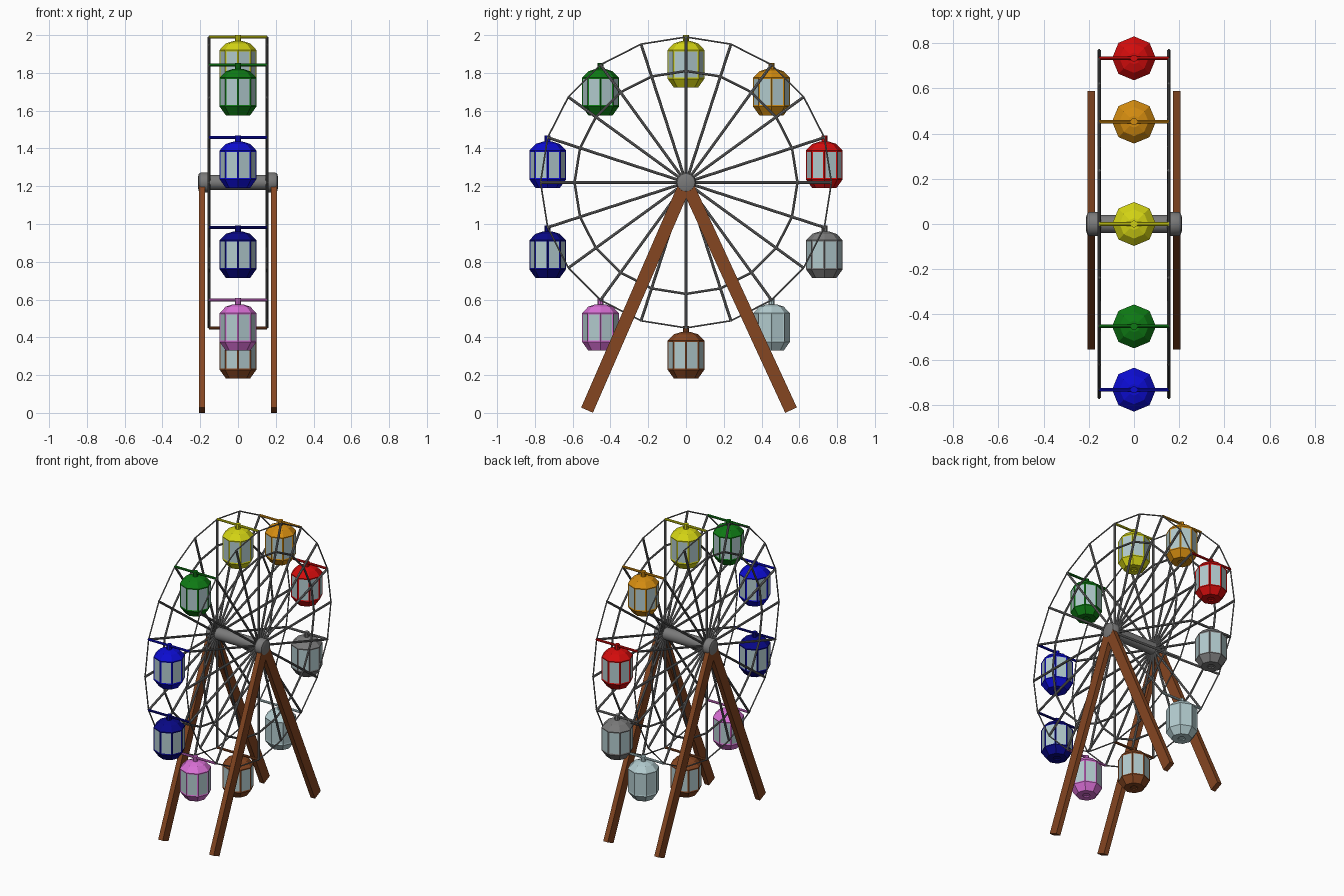
import bpy, bmesh, math
from mathutils import Vector, Matrix

if "Cube" in bpy.data.objects:
    bpy.data.objects.remove(bpy.data.objects["Cube"])

HUB_Z, RIM_R, SIDE_X = 1.22, 0.77, 0.154


def lin(c):
    return tuple((v / 255 / 12.92) if v < 11 else ((v / 255 + 0.055) / 1.055) ** 2.4 for v in c) + (1,)


def make_mat(name, rgb):
    m = bpy.data.materials.new(name)
    m.diffuse_color = lin(rgb)
    m.use_nodes = True
    m.node_tree.nodes["Principled BSDF"].inputs["Base Color"].default_value = m.diffuse_color
    return m


# colours listed clockwise from the top cabin
COLOURS = [("yellow", (212, 212, 20)), ("orange", (212, 140, 16)), ("red", (212, 12, 12)),
           ("grey", (122, 122, 122)), ("pale_blue", (178, 203, 206)), ("brown", (133, 70, 33)),
           ("pink", (218, 112, 214)), ("navy", (8, 8, 134)), ("blue", (12, 12, 210)),
           ("green", (14, 122, 20))]
MATS = {n: make_mat(n, c) for n, c in COLOURS}


def finish(bm, name, mats, smooth=False):
    bmesh.ops.recalc_face_normals(bm, faces=bm.faces)
    me = bpy.data.meshes.new(name)
    bm.to_mesh(me)
    bm.free()
    for m in mats:
        me.materials.append(MATS[m])
    ob = bpy.data.objects.new(name, me)
    bpy.context.collection.objects.link(ob)
    if smooth:
        bpy.ops.object.select_all(action='DESELECT')
        ob.select_set(True)
        bpy.context.view_layer.objects.active = ob
        bpy.ops.object.shade_smooth_by_angle(angle=math.radians(35))
    return ob


def rod(bm, a, b, r, seg=8):
    a, b = Vector(a), Vector(b)
    d = b - a
    mat = Matrix.Translation((a + b) / 2) @ d.to_track_quat('Z', 'Y').to_matrix().to_4x4()
    bmesh.ops.create_cone(bm, cap_ends=True, segments=seg, radius1=r, radius2=r, depth=d.length, matrix=mat)


def lathe(bm, profile, seg):
    # revolve (radius, height) points around z, closing both ends
    rings = [[bm.verts.new((r * math.cos(2 * math.pi * i / seg), r * math.sin(2 * math.pi * i / seg), z))
              for i in range(seg)] for r, z in profile]
    bands = []
    for lo, hi in zip(rings, rings[1:]):
        bands.append([bm.faces.new((lo[i], lo[(i + 1) % seg], hi[(i + 1) % seg], hi[i])) for i in range(seg)])
    bm.faces.new(rings[0])
    bm.faces.new(rings[-1])
    return bands


def on_wheel(x, r, k, n):
    t = 2 * math.pi * k / n
    return Vector((x, r * math.sin(t), HUB_Z + r * math.cos(t)))


# wheel sides: spokes, outer rim and inner rim
for side, label in ((-1, "left"), (1, "right")):
    x = side * SIDE_X
    bm = bmesh.new()
    for k in range(20):
        rod(bm, (x, 0, HUB_Z), on_wheel(x, RIM_R, k, 20), 0.0075)
    finish(bm, label + "_spokes", ["grey"], True)
    for name, r, thick in (("outer_rim", RIM_R, 0.0042), ("inner_rim", 0.59, 0.0065)):
        bm = bmesh.new()
        for k in range(20):
            rod(bm, on_wheel(x, r, k, 20), on_wheel(x, r, k + 1, 20), thick)
        finish(bm, label + "_" + name, ["grey"], True)

    # hub cap
    bm = bmesh.new()
    lathe(bm, [(0.045, 0.155), (0.053, 0.162), (0.053, 0.197), (0.047, 0.207), (0.03, 0.212)], 24)
    bm.transform(Matrix.Translation((0, 0, HUB_Z)) @ Matrix.Rotation(side * math.pi / 2, 4, 'Y'))
    finish(bm, label + "_hub_cap", ["grey"], True)

    # A-frame legs
    for foot_y, pos in ((-0.524, "front"), (0.556, "back")):
        top, foot = Vector((side * 0.19, 0, HUB_Z)), Vector((side * 0.19, foot_y, 0.0145))
        d = top - foot
        tilt = math.atan2(-d.y, d.z)
        bm = bmesh.new()
        bmesh.ops.create_cube(bm, size=1, matrix=Matrix.Translation((top + foot) / 2)
                              @ Matrix.Rotation(tilt, 4, 'X')
                              @ Matrix.Diagonal((0.033, 0.068, d.length, 1)))
        finish(bm, label + "_" + pos + "_leg", ["brown"])

# axle
bm = bmesh.new()
rod(bm, (-0.16, 0, HUB_Z), (0.16, 0, HUB_Z), 0.04, 24)
finish(bm, "axle", ["grey"], True)

# cabins: octagonal body with inset windows, hanger knob and crossbar
BODY = [(0.02, -0.262), (0.024, -0.268), (0.064, -0.268), (0.097, -0.222),
        (0.097, -0.068), (0.064, -0.034), (0.026, -0.022)]
for k, (colour, _) in enumerate(COLOURS):
    pivot = on_wheel(0, RIM_R, k, 10)
    bm = bmesh.new()
    bands = lathe(bm, BODY, 8)
    panes = bands[3]
    bmesh.ops.recalc_face_normals(bm, faces=bm.faces)
    bmesh.ops.inset_individual(bm, faces=panes, thickness=0.011, depth=-0.002)
    for f in panes:
        f.material_index = 1
    bm.transform(Matrix.Translation(pivot))
    finish(bm, colour + "_cabin", [colour, "pale_blue"])

    bm = bmesh.new()
    rod(bm, pivot + Vector((0, 0, -0.03)), pivot + Vector((0, 0, 0.01)), 0.016)
    rod(bm, pivot - Vector((SIDE_X, 0, 0)), pivot + Vector((SIDE_X, 0, 0)), 0.008)
    finish(bm, colour + "_hanger_bar", [colour], True)
